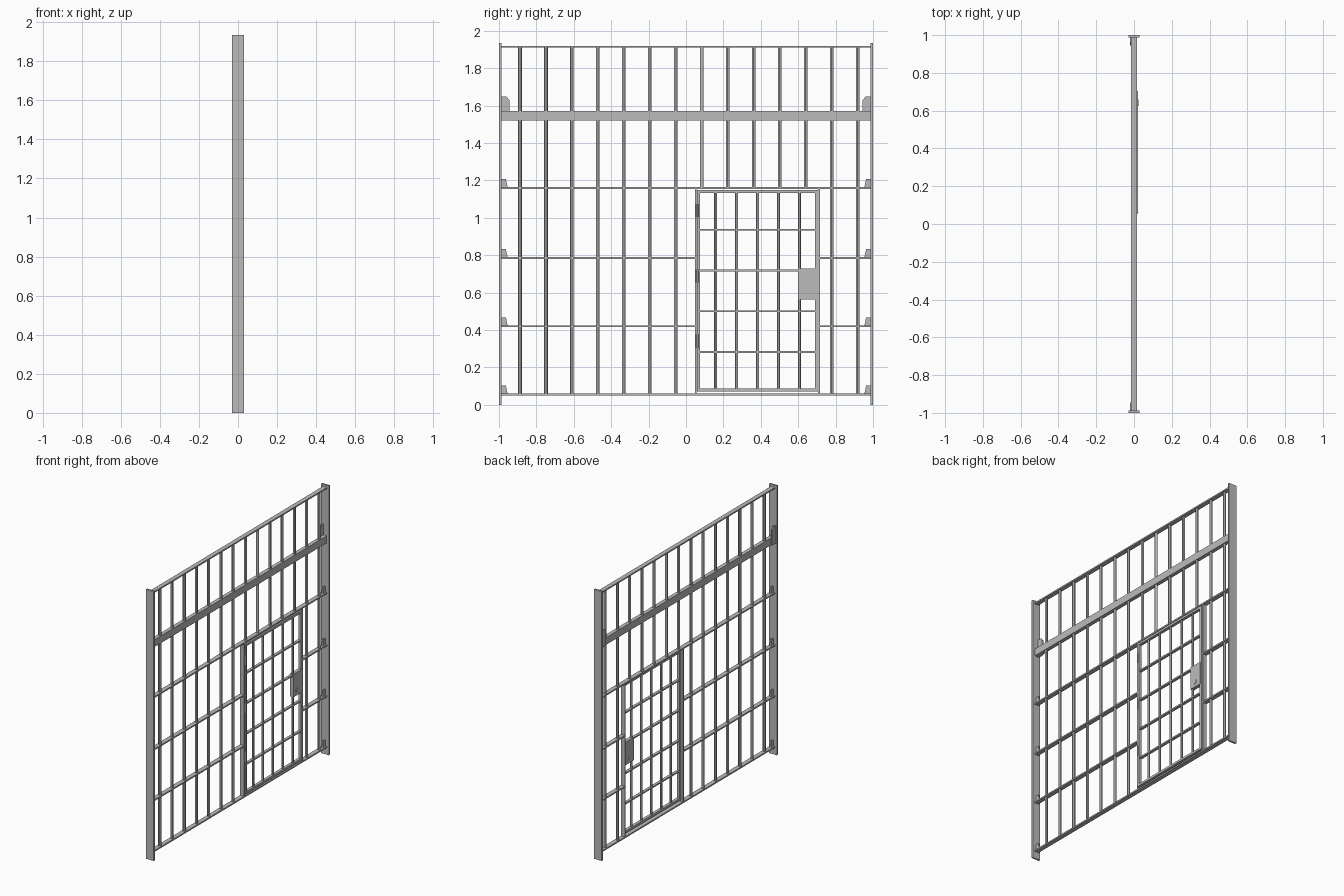
import bpy
import bmesh
from math import pi
from mathutils import Matrix

cube = bpy.data.objects.get("Cube")
if cube:
    bpy.data.objects.remove(cube, do_unlink=True)

steel = bpy.data.materials.new("grey_steel")
steel.use_nodes = True
steel.diffuse_color = (0.5, 0.5, 0.5, 1)
steel.node_tree.nodes["Principled BSDF"].inputs["Base Color"].default_value = (0.5, 0.5, 0.5, 1)


def finish(name, bm, smooth=False):
    bmesh.ops.recalc_face_normals(bm, faces=bm.faces)
    mesh = bpy.data.meshes.new(name)
    bm.to_mesh(mesh)
    bm.free()
    mesh.materials.append(steel)
    obj = bpy.data.objects.new(name, mesh)
    bpy.context.collection.objects.link(obj)
    if smooth:
        bpy.ops.object.select_all(action="DESELECT")
        obj.select_set(True)
        bpy.context.view_layer.objects.active = obj
        bpy.ops.object.shade_smooth_by_angle()
    return obj


def box(name, x0, x1, y0, y1, z0, z1):
    bm = bmesh.new()
    place = Matrix.Translation(((x0 + x1) / 2, (y0 + y1) / 2, (z0 + z1) / 2))
    scale = Matrix.Diagonal((x1 - x0, y1 - y0, z1 - z0, 1))
    bmesh.ops.create_cube(bm, size=1, matrix=place @ scale)
    return finish(name, bm)


def rod(name, radius, x, y, z0, z1):
    bm = bmesh.new()
    bmesh.ops.create_cone(bm, cap_ends=True, segments=12, radius1=radius, radius2=radius,
                          depth=z1 - z0, matrix=Matrix.Translation((x, y, (z0 + z1) / 2)))
    return finish(name, bm, True)


def plate(name, outline, x0, x1):
    """Extrude a y-z outline along x."""
    bm = bmesh.new()
    face = bm.faces.new([bm.verts.new((x0, y, z)) for y, z in outline])
    out = bmesh.ops.extrude_face_region(bm, geom=[face])
    moved = [v for v in out["geom"] if isinstance(v, bmesh.types.BMVert)]
    bmesh.ops.translate(bm, verts=moved, vec=(x1 - x0, 0, 0))
    return finish(name, bm)


BOTTOM, HEADER, TOP = 0.055, 1.16, 1.915
JAMBS = (0.052, 0.712)
END = 0.987
rail_heights = (BOTTOM, 0.785, 0.42, HEADER)

# End posts and their brackets
for side, label in ((-1, "near"), (1, "far")):
    y0, y1 = sorted((side * END, side))
    box(label + "_end_post", -0.03, 0.03, y0, y1, 0, 1.935)
    for z in rail_heights:
        shape = [(END, z), (0.953, z), (0.963, z + 0.048), (END, z + 0.048)]
        plate(label + "_rail_bracket", [(side * y, h) for y, h in shape], -0.005, 0.005)
    shape = [(END, 1.52), (0.945, 1.52), (0.945, 1.63), (0.96, 1.648), (END, 1.648)]
    plate(label + "_beam_bracket", [(side * y, h) for y, h in shape], -0.022, -0.012)

# Horizontal rails, the middle two broken by the doorway
for z in (BOTTOM, HEADER, TOP):
    box("full_rail", -0.016, 0.016, -END, END, z - 0.005, z + 0.005)
for z in (0.42, 0.785):
    box("side_rail", -0.016, 0.016, -END, JAMBS[0], z - 0.005, z + 0.005)
    box("side_rail", -0.016, 0.016, JAMBS[1], END, z - 0.005, z + 0.005)
box("cross_beam", -0.014, 0.014, -END, END, 1.52, 1.572)

# Vertical bars, shortened above the doorway
for i in range(14):
    y = -0.888 + i * 0.1389
    over_door = JAMBS[0] < y < JAMBS[1]
    rod("wall_bar", 0.01, 0, y, HEADER if over_door else BOTTOM, TOP)

# Door jambs
for y in JAMBS:
    box("door_jamb", -0.016, 0.016, y - 0.005, y + 0.005, BOTTOM, HEADER)

# Door frame
D0, D1, B, T, W = 0.06, 0.705, 0.072, 1.148, 0.016
for y in (D0, D1 - W):
    box("door_stile", -0.002, 0.02, y, y + W, B, T)
for z in (B, T - W):
    box("door_frame_rail", -0.002, 0.02, D0, D1, z, z + W)

# Door bars
for i in range(5):
    rod("door_bar", 0.008, 0.009, 0.158 + i * 0.1122, B, T)
for i in range(4):
    z = 0.283 + i * 0.2177
    box("door_cross_bar", -0.001, 0.019, D0 + W, D1 - W, z - 0.005, z + 0.005)

# Hinges
for z in (0.34, 0.69, 1.04):
    rod("hinge", 0.007, 0.016, 0.06, z - 0.035, z + 0.035)

# Lock case and round keyhole boss
box("lock_case", -0.004, 0.022, 0.598, 0.695, 0.563, 0.728)
bm = bmesh.new()
bmesh.ops.create_cone(bm, cap_ends=True, segments=16, radius1=0.016, radius2=0.016, depth=0.03,
                      matrix=Matrix.Translation((0.01, 0.642, 0.6)) @ Matrix.Rotation(pi / 2, 4, "Y"))
finish("lock_boss", bm, True)
